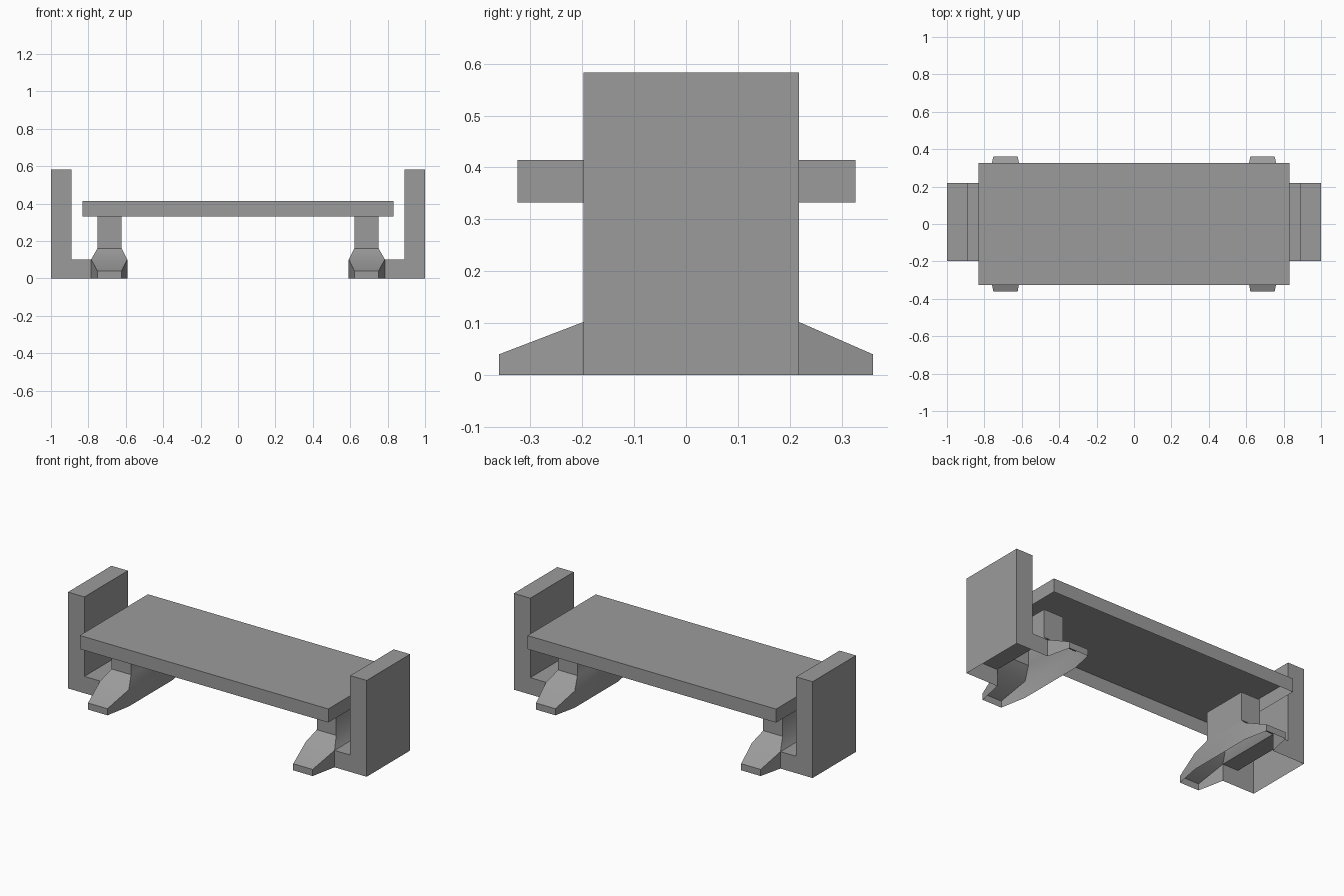
import bpy, bmesh, math

if "Cube" in bpy.data.objects:
    bpy.data.objects.remove(bpy.data.objects["Cube"])

grey = bpy.data.materials.new("dark_grey")
grey.diffuse_color = (0.33, 0.33, 0.33, 1)
grey.use_nodes = True
grey.node_tree.nodes["Principled BSDF"].inputs["Base Color"].default_value = grey.diffuse_color


def make(name, faces, mirror=True):
    """Build an open shell from polygons given as corner points."""
    bm = bmesh.new()
    for f in faces:
        bm.faces.new([bm.verts.new(p) for p in f])
    bmesh.ops.remove_doubles(bm, verts=bm.verts, dist=0.0005)
    bmesh.ops.recalc_face_normals(bm, faces=bm.faces)
    me = bpy.data.meshes.new(name)
    bm.to_mesh(me)
    bm.free()
    me.materials.append(grey)
    ob = bpy.data.objects.new(name, me)
    bpy.context.collection.objects.link(ob)
    if mirror:
        ob.modifiers.new("Mirror", 'MIRROR')
    return ob


def ring(x0, x1, y0, y1, z):
    return [(x0, y0, z), (x1, y0, z), (x1, y1, z), (x0, y1, z)]


def loft(r0, r1):
    n = len(r0)
    return [[r0[i], r0[(i + 1) % n], r1[(i + 1) % n], r1[i]] for i in range(n)]


Y0, Y1 = -0.198, 0.218      # depth of the end panels
A, B = 0.592, 0.785         # wide part of the foot
C, D = 0.622, 0.752         # post and toe width
H = 0.102                   # height of the foot's widest ring

# Bench top: slab, open underneath
low = ring(-0.832, 0.832, -0.325, 0.327, 0.332)
high = ring(-0.832, 0.832, -0.325, 0.327, 0.414)
make("bench_top", loft(low, high) + [high], mirror=False)

# Legs: post flaring into a foot with a tapered toe at each end
waist = ring(C, D, -0.135, 0.15, 0.16)
faces = loft(ring(A, B, Y0, Y1, H), waist)
faces += loft(waist, ring(C, D, -0.135, 0.15, 0.332))
faces.append([(A, Y0, 0), (A, Y1, 0), (A, Y1, H), (A, Y0, H)])
for y, yt in ((Y0, -0.36), (Y1, 0.36)):
    root = [(A, y, 0), (A, y, H), (B, y, H), (B, y, 0)]
    tip = [(C, yt, 0), (C, yt, 0.04), (D, yt, 0.04), (D, yt, 0)]
    faces += loft(root, tip)[:3] + [tip]
leg = make("leg", faces)
bpy.context.view_layer.objects.active = leg
leg.select_set(True)
bpy.ops.object.shade_smooth_by_angle(angle=math.radians(35))

# End panels: L-shaped profile, open underneath and towards the foot
prof = [(B, 0), (B, H), (0.89, H), (0.89, 0.583), (1, 0.583), (1, 0)]
front = [(x, Y0, z) for x, z in prof]
back = [(x, Y1, z) for x, z in prof]
make("end_panel", loft(front, back)[1:5] + [front, back])
